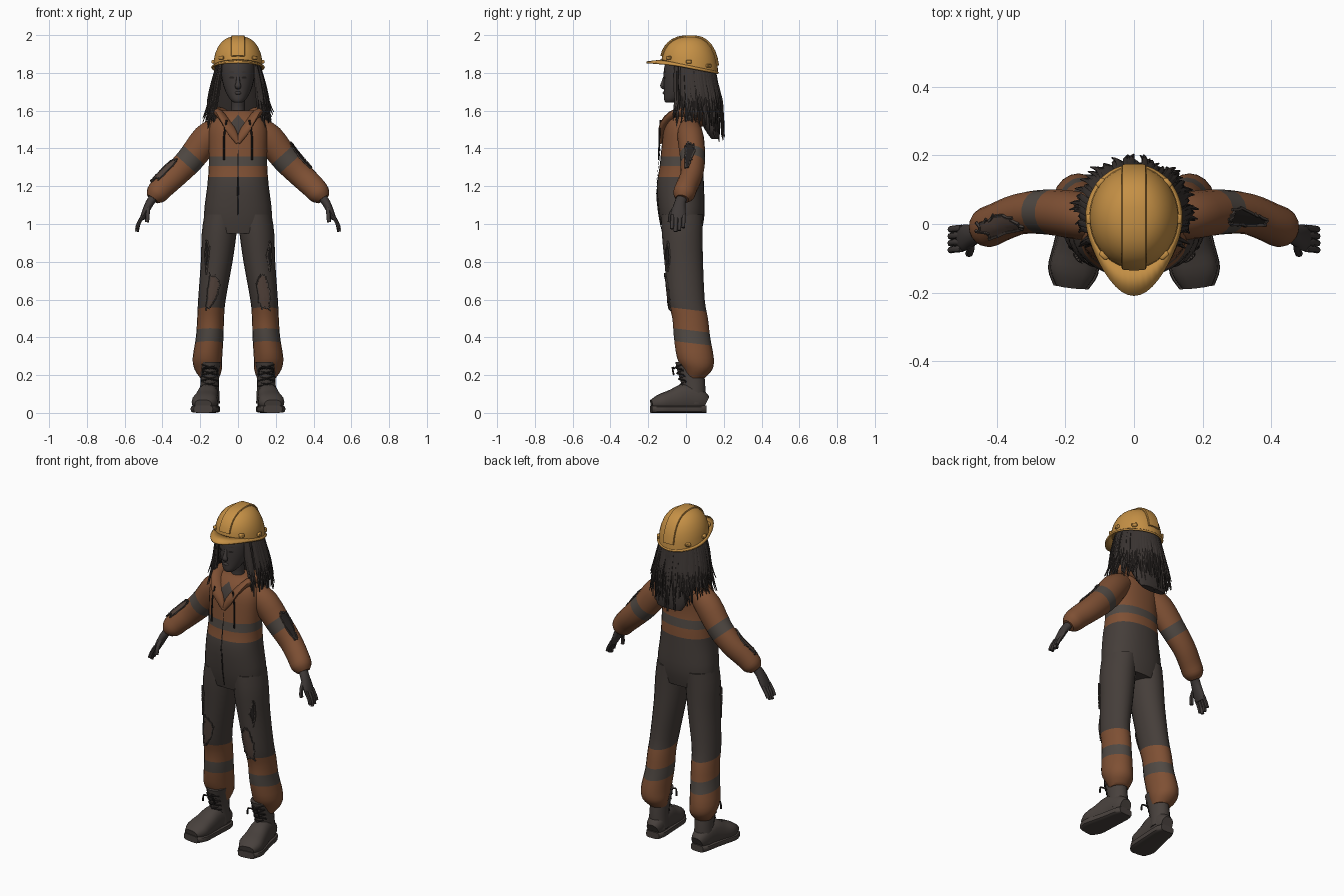
import bpy, bmesh, math, random
from mathutils import Vector, Matrix
from mathutils.bvhtree import BVHTree

random.seed(4)
X, Y, Z = Vector((1, 0, 0)), Vector((0, 1, 0)), Vector((0, 0, 1))
if "Cube" in bpy.data.objects:
    bpy.data.objects.remove(bpy.data.objects["Cube"])

PALETTE = {
    "helmet_yellow": (.56, .28, .06), "work_orange": (.21, .08, .034),
    "dark_cloth": (.06, .048, .042), "stripe_grey": (.08, .066, .056),
    "skin": (.05, .042, .04), "hair": (.042, .034, .031),
    "boot_leather": (.064, .052, .046), "black_trim": (.018, .015, .014),
    "bare_patch": (.085, .055, .043),
}
MATS = {}
for title, rgb in PALETTE.items():
    mat = bpy.data.materials.new(title)
    mat.use_nodes = True
    mat.diffuse_color = (*rgb, 1)
    shader = mat.node_tree.nodes["Principled BSDF"]
    shader.inputs["Base Color"].default_value = (*rgb, 1)
    shader.inputs["Roughness"].default_value = .8
    MATS[title] = mat


def make(name, bm, *colours):
    bmesh.ops.recalc_face_normals(bm, faces=bm.faces)
    mesh = bpy.data.meshes.new(name)
    bm.to_mesh(mesh)
    bm.free()
    for c in colours:
        mesh.materials.append(MATS[c])
    mesh.shade_smooth()
    mesh.set_sharp_from_angle(angle=math.radians(45))
    obj = bpy.data.objects.new(name, mesh)
    bpy.context.scene.collection.objects.link(obj)
    return obj


def spline(rows, steps):
    out = []
    for i in range(len(rows) - 1):
        quad = [rows[max(0, min(len(rows) - 1, i + k))] for k in (-1, 0, 1, 2)]
        for j in range(steps):
            t = j / steps
            out.append([b + .5 * t * (c - a + t * (2 * a - 5 * b + 4 * c - d + t * (3 * (b - c) + d - a)))
                        for a, b, c, d in zip(*quad)])
    return out + [list(rows[-1])]


def tube(bm, rows, n=18, ref=X, steps=3, power=1.0, axis=None):
    """Loft oval rings (x, y, z, radius along ref, other radius)."""
    pts, rings = spline(rows, steps), []
    for i, p in enumerate(pts):
        t = axis or (Vector(pts[min(i + 1, len(pts) - 1)][:3]) - Vector(pts[max(i - 1, 0)][:3])).normalized()
        a = (ref - t * ref.dot(t)).normalized()
        b = t.cross(a)
        ring = []
        for k in range(n):
            c, s = math.cos(math.tau * k / n), math.sin(math.tau * k / n)
            c, s = math.copysign(abs(c) ** power, c), math.copysign(abs(s) ** power, s)
            ring.append(bm.verts.new(Vector(p[:3]) + a * c * p[3] + b * s * p[4]))
        rings.append(ring)
    for lo, hi in zip(rings, rings[1:]):
        for k in range(n):
            bm.faces.new((lo[k - 1], lo[k], hi[k], hi[k - 1]))
    bm.faces.new(rings[0])
    bm.faces.new(rings[-1])
    return bm


def cord(bm, points, r, n=6, steps=2, ref=X):
    return tube(bm, [(*p, r, r) for p in points], n, ref, steps)


def upright(rows, side=1):
    """Rows of height, centre x, centre y, half width, half depth."""
    return [(x * side, y, z, rx, ry) for z, x, y, rx, ry in rows]


def bands(bm, normal, cuts, indices):
    for c in cuts:
        bmesh.ops.bisect_plane(bm, geom=bm.verts[:] + bm.edges[:] + bm.faces[:],
                               plane_co=normal * c, plane_no=normal)
    for f in bm.faces:
        d = f.calc_center_median().dot(normal)
        f.material_index = indices[sum(d > c for c in cuts)]


def plate(name, target, centre, u, v, colour, n=18, rag=0.0, fray=False):
    """Thin patch laid on the surface of another part."""
    mesh = target.data
    tree = BVHTree.FromPolygons([w.co for w in mesh.vertices], [p.vertices for p in mesh.polygons])

    def lay(p):
        loc, nor, *_ = tree.find_nearest(p)
        return loc + nor * .005
    bm, centre, rings = bmesh.new(), Vector(centre), []
    jag = [1 + random.uniform(-rag, rag) for _ in range(n)]
    for r in (.3, .55, .8, 1):
        rings.append([bm.verts.new(lay(centre + (Vector(u) * math.cos(math.tau * k / n)
                      + Vector(v) * math.sin(math.tau * k / n)) * r * jag[k])) for k in range(n)])
    bm.faces.new(rings[0])
    for lo, hi in zip(rings, rings[1:]):
        for k in range(n):
            bm.faces.new((lo[k - 1], lo[k], hi[k], hi[k - 1]))
    edge = [w.co.copy() for w in rings[-1]]
    make(name, bm, colour)
    if fray:
        bm = bmesh.new()
        for a, b in zip(edge, edge[1:] + edge[:1]):
            cord(bm, (a, (a + b) / 2, b + (b - centre) * random.uniform(0, .2)), .005, 4, 1,
                 Vector((.5, .7, .3)))
        make(name + "_frayed_edge", bm, "dark_cloth")


# Overall body
bm = tube(bmesh.new(), upright([
    (.95, 0, -.02, .165, .1), (1.05, 0, -.022, .18, .12), (1.2, 0, -.03, .163, .125),
    (1.3, 0, -.025, .155, .115), (1.4, 0, -.025, .155, .105), (1.5, 0, -.018, .155, .1),
    (1.56, 0, -.01, .13, .085), (1.6, 0, .005, .085, .06)]), 28, power=.88, axis=Z)
bands(bm, Z, (1.25, 1.307, 1.358), (0, 1, 2, 1))
torso = make("overall_body", bm, "dark_cloth", "work_orange", "stripe_grey")
plate("undershirt", torso, (0, -.13, 1.53), X * .05, Z * .085, "dark_cloth", 4)
plate("front_zip", torso, (0, -.16, 1.2), X * .005, Z * .25, "black_trim", 4)

# Collar, hood and drawstrings
bm = tube(bmesh.new(), [(0, -.135, 1.43, .012, .01), (.045, -.125, 1.51, .03, .014), (.09, -.07, 1.575, .035, .02),
                        (.11, .01, 1.59, .035, .025), (.07, .075, 1.58, .045, .03), (0, .095, 1.56, .05, .03)],
          12, Vector((.8, 0, .6)))
bmesh.ops.mirror(bm, geom=bm.verts[:] + bm.edges[:] + bm.faces[:], axis='X', merge_dist=.0001)
make("hood_collar", bm, "work_orange")
bm = bmesh.new()
for s in (1, -1):
    cord(bm, [(.06 * s, -.135, 1.55), (.073 * s, -.14, 1.47), (.075 * s, -.145, 1.34)], .005)
make("drawstrings", bm, "black_trim")

for s, label in ((1, "left"), (-1, "right")):
    # Trouser leg with torn knee
    bm = tube(bmesh.new(), upright([
        (1.05, .09, -.02, .088, .11), (.95, .1, -.02, .092, .108), (.8, .113, -.012, .084, .102),
        (.6, .138, .002, .073, .097), (.5, .145, .022, .071, .094), (.4, .15, .032, .073, .096),
        (.29, .162, .05, .078, .097), (.23, .158, .062, .072, .078), (.185, .15, .05, .05, .05)], s),
        20, axis=Z)
    bands(bm, (Z + Y * .12).normalized(), (.37, .437, .545), (1, 2, 1, 0))
    leg = make(label + "_trouser_leg", bm, "dark_cloth", "work_orange", "stripe_grey")
    plate(label + "_knee_tear", leg, (.138 * s, -.12, .64), Vector((.038, 0, .01 * s)),
          Vector((-.02 * s, 0, .1)), "bare_patch", 16, .2, True)
    plate(label + "_thigh_tear", leg, (.17 * s, -.1, .83), X * .02, Z * .07, "black_trim", 12, .35, True)

    # Sleeve with reflective stripe
    bm = tube(bmesh.new(), [
        (.1 * s, .015, 1.51, .06, .06), (.165 * s, .025, 1.455, .07, .078), (.25 * s, .035, 1.345, .066, .074),
        (.33 * s, .03, 1.262, .06, .068), (.395 * s, .005, 1.2, .058, .064), (.432 * s, -.012, 1.158, .058, .058),
        (.452 * s, -.02, 1.132, .036, .036)], 18, Y)
    bands(bm, Vector((.67 * s, 0, -.742)), (-.857, -.793), (0, 1, 0))
    sleeve = make(label + "_sleeve", bm, "work_orange", "stripe_grey")
    if s > 0:
        plate("left_sleeve_tear", sleeve, (.33, .01, 1.38), (.05, 0, -.06), Y * .032, "black_trim", 14, .3, True)
    else:
        plate("right_sleeve_tear", sleeve, (-.39, -.02, 1.29), (-.05, 0, -.05), Y * .04, "bare_patch", 14, .25, True)

    # Hand with four fingers and thumb
    bm = tube(bmesh.new(), [(.44 * s, -.017, 1.15, .028, .024), (.468 * s, -.032, 1.11, .03, .022),
                            (.495 * s, -.04, 1.055, .039, .017), (.508 * s, -.042, 1.025, .034, .012)], 12, Y)
    for k in range(4):
        y, drop = -.072 + .02 * k, .015 * abs(k - 1.3)
        cord(bm, [(.502 * s, y, 1.045), (.525 * s, y - .002, 1.005), (.535 * s, y - .004, .955 + drop)], .01, 8, 2, Y)
    cord(bm, [(.475 * s, -.055, 1.09), (.478 * s, -.08, 1.055), (.482 * s, -.086, 1.01)], .011, 8, 2, X)
    make(label + "_hand", bm, "skin")

    # Boot upper, sole and laces
    bm = tube(bmesh.new(), upright([(.05, .15, .045, .054, .058), (.14, .15, .04, .05, .062),
                                    (.22, .148, .025, .05, .07), (.27, .146, .015, .055, .072)], s), 16, axis=Z)
    foot = [(.148, .105, .05, .036, .04), (.15, .07, .065, .05, .06), (.158, 0, .08, .056, .075),
            (.168, -.07, .065, .063, .06), (.178, -.135, .055, .068, .045), (.184, -.182, .045, .045, .025)]
    tube(bm, [(x * s, y, z, a, b) for x, y, z, a, b in foot], 16, X, power=.8)
    make(label + "_boot", bm, "boot_leather")
    bm = tube(bmesh.new(), [(x * s, y * 1.02, .02, a + .006, .02) for x, y, z, a, b in foot], 16, X, power=.5)
    make(label + "_boot_sole", bm, "boot_leather")
    bm = bmesh.new()
    for k in range(4):
        z, y = .15 + .03 * k, -.026 - .009 * k
        for d in (1, -1):
            cord(bm, [(s * .15 - .04 * d, y + .03, z - .01), (s * .15, y - .004, z), (s * .15 + .04 * d, y + .03, z + .015)],
                 .005, 5, 2, Z)
    for d in (1, -1):
        cord(bm, [(s * .148, -.062, .235), (s * .148 + .03 * d, -.072, .24), (s * .148 + .04 * d, -.065, .2)], .005, 5, 2, Y)
    make(label + "_boot_laces", bm, "black_trim")

# Head, nose, ears and neck
bm = tube(bmesh.new(), upright([
    (1.642, 0, -.08, .018, .025), (1.655, 0, -.07, .038, .045), (1.7, 0, -.04, .066, .076), (1.76, 0, -.02, .084, .098),
    (1.83, 0, 0, .092, .115), (1.9, 0, .01, .08, .1)]), 24, axis=Z)
tube(bm, [(0, -.015, 1.52, .046, .042), (0, 0, 1.6, .036, .036), (0, -.01, 1.69, .038, .04)], 14)
head = make("head", bm, "skin")
bm = tube(bmesh.new(), [(0, -.11, 1.79, .007, .006), (0, -.122, 1.75, .011, .009),
                        (0, -.124, 1.728, .017, .013), (0, -.112, 1.718, .01, .006)], 10)
tube(bm, [(-.024, -.1, 1.692, .004, .004), (0, -.116, 1.694, .008, .009), (.024, -.1, 1.692, .004, .004)], 8, Y)
make("nose_and_lips", bm, "skin")
for s, label in ((1, "left"), (-1, "right")):
    plate(label + "_eye", head, (.036 * s, -.12, 1.775), X * .017, Z * .006, "black_trim", 12)
    plate(label + "_eyebrow", head, (.038 * s, -.12, 1.805), X * .02, Z * .004, "hair", 10)

# Hair: solid mass behind, then loose locks
bm = tube(bmesh.new(), upright([(1.86, 0, .045, .105, .1), (1.72, 0, .075, .115, .075), (1.6, 0, .11, .12, .06),
                                (1.5, 0, .14, .105, .04), (1.45, 0, .155, .08, .02)]), 20, axis=Z)
for i in range(190):
    phi = math.radians(random.uniform(-128, 128))
    sx, cy = math.sin(phi), math.cos(phi)
    out, low = random.uniform(.88, 1.1), random.uniform(-.04, .06)
    rows = [(.112 * sx, .02 + .125 * cy, 1.85, .007, .004),
            (.13 * sx * out, .025 + .14 * cy, 1.75, .01, .005),
            (.15 * sx * out, .035 + .145 * cy * out, 1.63 + low / 2, .009, .005),
            (.165 * sx * out + random.uniform(-.015, .015), .03 + .16 * cy * out,
             1.455 + .09 * abs(sx) + low, .002, .002)]
    tube(bm, rows, 5, Vector((cy, -sx, 0)), 2)
make("hair", bm, "hair")


# Hard hat shell, centre ridge, brim and clips
def tilt(bm):
    for v in bm.verts:
        v.co.z -= .21 * (v.co.y - .02) * (1 - (v.co.z - 1.83) / .17)
    return bm


arc = [math.radians(a) for a in (0, 14, 28, 42, 56, 68, 78, 86)]
bm = tube(bmesh.new(), [(0, .02, 1.83 + .164 * math.sin(t), .131 * math.cos(t) ** .75, .15 * math.cos(t) ** .75)
                        for t in arc], 36, steps=1, axis=Z)
make("hard_hat_shell", tilt(bm), "helmet_yellow")
path = [(0, .02 + .15 * math.copysign(abs(math.cos(t)) ** .75, math.cos(t)), 1.83 + .162 * math.sin(t), .036, .008)
        for t in (math.radians(a) for a in range(12, 170, 12))]
make("hard_hat_ridge", tilt(tube(bmesh.new(), path, 12, X, 1, .5)), "helmet_yellow")
bm, rings = bmesh.new(), ([], [])
for k in range(48):
    c, s = math.cos(math.tau * k / 48), math.sin(math.tau * k / 48)
    height = 1.835 - .2 * .15 * s
    rings[0].append(bm.verts.new((.126 * c, .02 + .145 * s, height + .006)))
    rings[1].append(bm.verts.new((.142 * c, .02 + (.155 + .075 * max(0, -s) ** 2) * s, height - .004)))
for k in range(48):
    bm.faces.new((rings[0][k - 1], rings[0][k], rings[1][k], rings[1][k - 1]))
brim = make("hard_hat_brim", bm, "helmet_yellow")
brim.modifiers.new("thickness", "SOLIDIFY").thickness = .01
bm = bmesh.new()
for s in (1, -1):
    for deg in (-48, -2, 42):
        a = math.radians(deg)
        spot = Vector((.131 * s * math.cos(a), .02 + .15 * math.sin(a), 1.858 - .03 * math.sin(a)))
        turn = Matrix.Rotation(math.atan2(math.sin(a), s * math.cos(a)), 4, 'Z')
        bmesh.ops.create_cube(bm, matrix=Matrix.Translation(spot) @ turn @ Matrix.Diagonal((.018, .03, .02, 1)))
bmesh.ops.bevel(bm, geom=bm.edges[:], offset=.004, segments=1, affect='EDGES')
make("hard_hat_clips", bm, "helmet_yellow")
